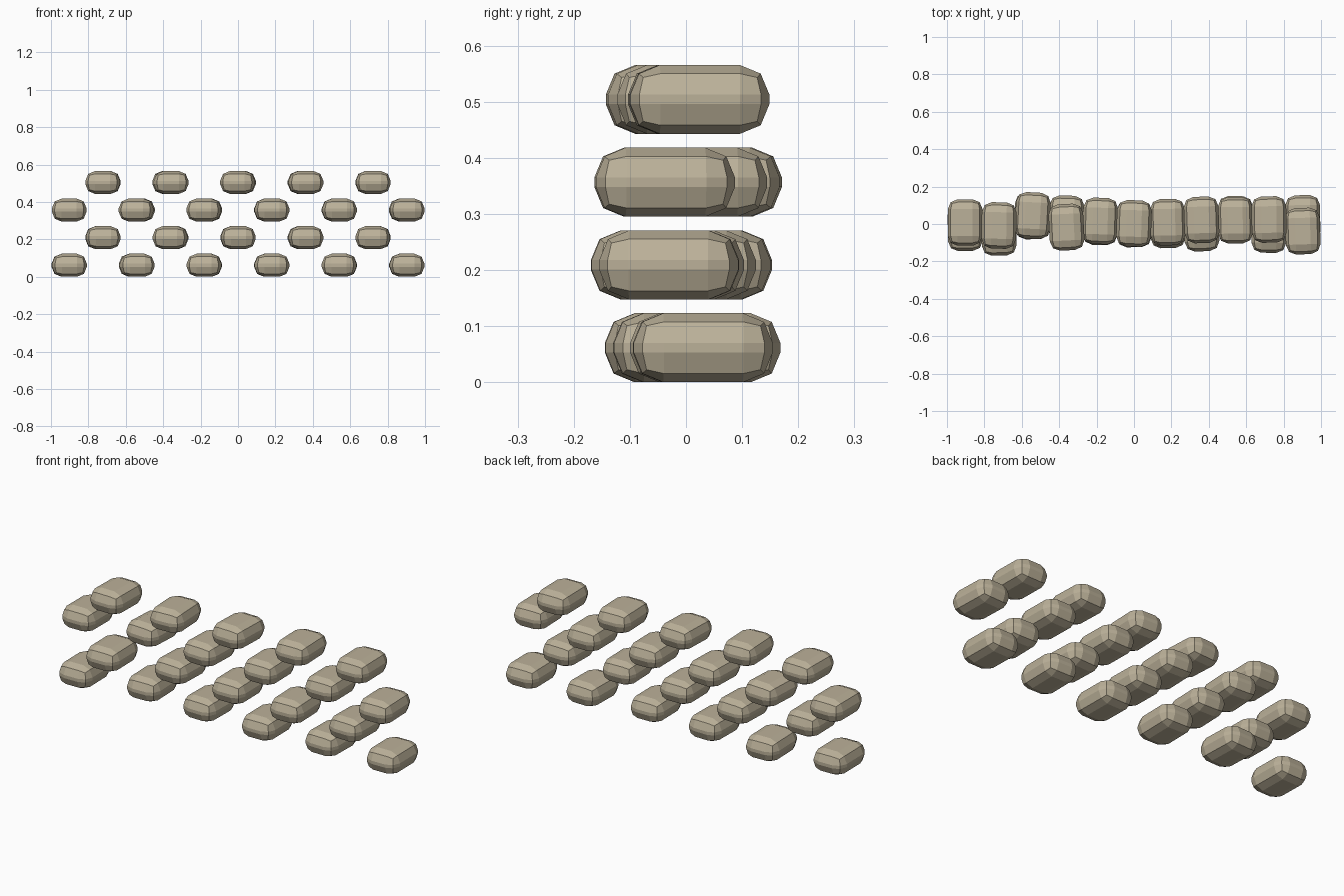
import bpy
import bmesh
import math

if "Cube" in bpy.data.objects:
    bpy.data.objects.remove(bpy.data.objects["Cube"])

# One stone: x width, y length, z height, rounded by a two-step bevel
SIZE = (0.186, 0.248, 0.123)
BEVEL = 0.053
PITCH_X = 0.361
PITCH_Z = 0.1475


def stone_mesh():
    bm = bmesh.new()
    bmesh.ops.create_cube(bm, size=1)
    bmesh.ops.scale(bm, vec=SIZE, verts=bm.verts)
    bmesh.ops.bevel(bm, geom=bm.edges[:], offset=BEVEL, offset_type='OFFSET',
                    segments=2, profile=0.5, affect='EDGES')
    mesh = bpy.data.meshes.new("stone")
    bm.to_mesh(mesh)
    bm.free()
    return mesh


# Each course: how far every stone is pushed in or out, and its slight turn (degrees)
courses = [
    [(-0.02, 1), (0.043, 2), (0.012, -1), (-0.005, 1), (0.025, -1), (0.03, 1)],
    [(-0.045, 1), (0.028, -2), (0.0, 1), (-0.022, 2), (-0.03, -1)],
    [(0.008, 0), (0.045, -3), (0.016, -2), (0.01, 1), (0.02, 1), (-0.038, 2)],
    [(-0.008, -1), (-0.017, 3), (0.003, -2), (0.022, 2), (0.024, 1)],
]

mesh = stone_mesh()
for row, stones in enumerate(courses):
    for col, (y, turn) in enumerate(stones):
        obj = bpy.data.objects.new(f"stone_course{row + 1}_{col + 1}", mesh)
        x = (col - (len(stones) - 1) / 2) * PITCH_X
        obj.location = (x, y, SIZE[2] / 2 + row * PITCH_Z)
        obj.rotation_euler.z = math.radians(turn)
        bpy.context.collection.objects.link(obj)

# Sandy stone colour
mat = bpy.data.materials.new("sandstone")
mat.diffuse_color = (0.50, 0.44, 0.32, 1)
mat.use_nodes = True
mat.node_tree.nodes["Principled BSDF"].inputs["Base Color"].default_value = mat.diffuse_color
mesh.materials.append(mat)
